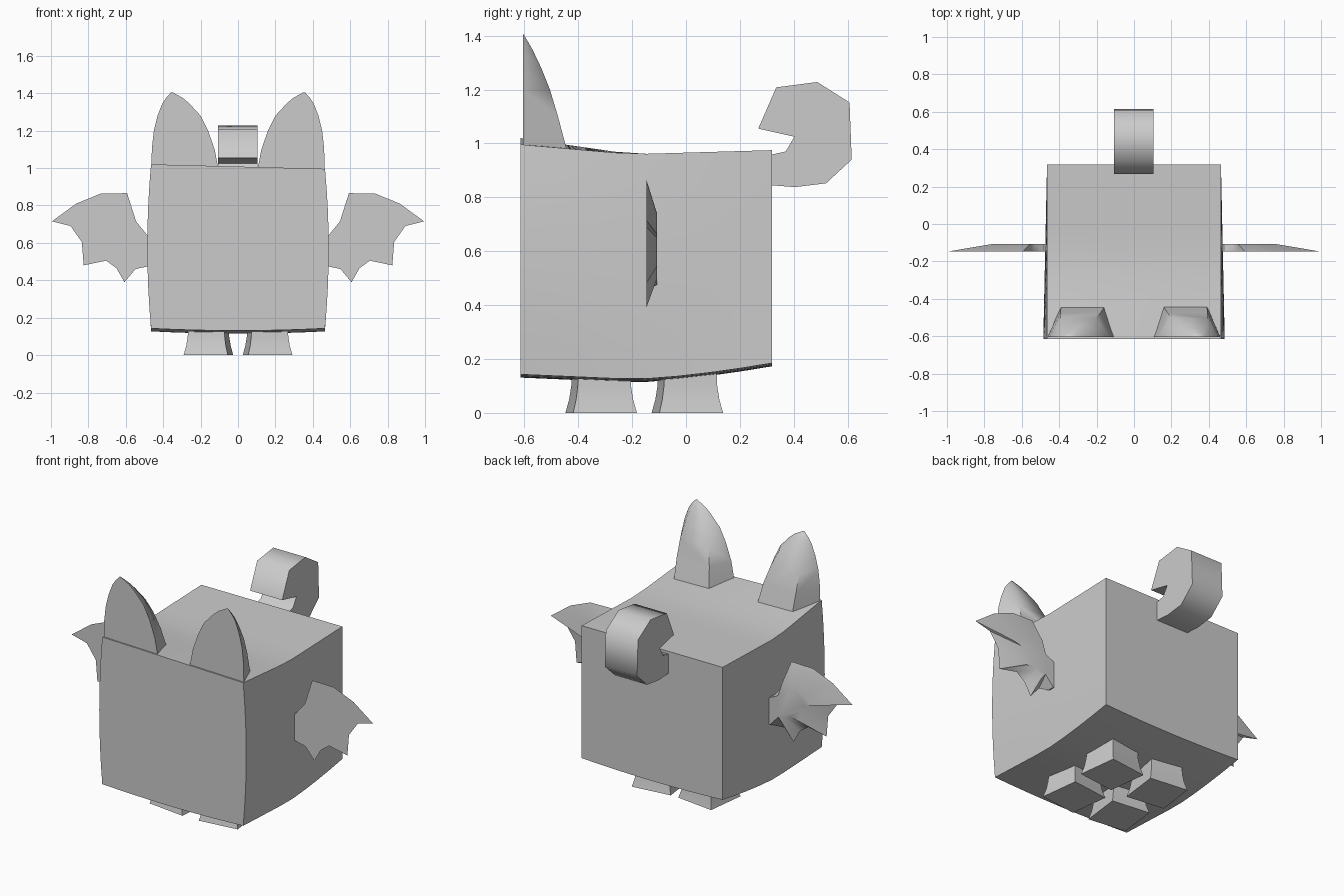
import bpy, bmesh, math
from mathutils import Vector, Matrix

cube = bpy.data.objects.get("Cube")
if cube:
    bpy.data.objects.remove(cube, do_unlink=True)

grey = bpy.data.materials.new("plain grey")
grey.use_nodes = True
GREY = (0.6, 0.6, 0.6, 1)
grey.diffuse_color = GREY
grey.node_tree.nodes["Principled BSDF"].inputs["Base Color"].default_value = GREY


def finish(name, bm, angle=50):
    """Turn a bmesh into a shaded object."""
    bmesh.ops.recalc_face_normals(bm, faces=bm.faces)
    mesh = bpy.data.meshes.new(name)
    bm.to_mesh(mesh)
    bm.free()
    mesh.materials.append(grey)
    obj = bpy.data.objects.new(name, mesh)
    bpy.context.collection.objects.link(obj)
    bpy.ops.object.select_all(action="DESELECT")
    obj.select_set(True)
    bpy.context.view_layer.objects.active = obj
    bpy.ops.object.shade_smooth_by_angle(angle=math.radians(angle))
    return obj


def loft(name, rings, angle=50):
    """Join closed rings of equal length and cap both ends."""
    bm = bmesh.new()
    loops = [[bm.verts.new(p) for p in ring] for ring in rings]
    for a, b in zip(loops, loops[1:]):
        for i in range(len(a)):
            j = (i + 1) % len(a)
            bm.faces.new((a[i], a[j], b[j], b[i]))
    bm.faces.new(loops[0])
    bm.faces.new(loops[-1])
    bmesh.ops.remove_doubles(bm, verts=bm.verts, dist=0.0005)
    return finish(name, bm, angle)


# Body: a box with bowed sides, a raised front rim and a curved belly
bm = bmesh.new()
bmesh.ops.create_cube(bm, size=2)
bmesh.ops.subdivide_edges(bm, edges=bm.edges, cuts=7, use_grid_fill=True)
for v in bm.verts:
    u, t, w = v.co
    y = -0.148 + 0.467 * t
    front = max(0, (-0.2 - y) / 0.415)
    back = max(0, (y + 0.2) / 0.52)
    top = 0.96 + (0.048 - 0.012 * u) * front + 0.015 * back
    bottom = 0.113 + 0.012 * u * u + 0.018 * front + 0.06 * back ** 1.5
    x = u * (0.465 + 0.02 * (1 - w * w) * (1 - t) / 2)
    v.co = (x, y, bottom + (top - bottom) * (w + 1) / 2)
finish("body", bm)

# Ears: flat in front, rounded behind; height, outer x, inner x, back y
EAR = [(0.96, 0.462, 0.098, -0.438), (1.1, 0.461, 0.125, -0.475),
       (1.2, 0.45, 0.16, -0.505), (1.28, 0.43, 0.2, -0.537),
       (1.345, 0.405, 0.26, -0.568), (1.375, 0.385, 0.295, -0.585),
       (1.405, 0.358, 0.35, -0.603)]
# Wings: outline from the root over the tip and back along the scallops
WING = [(0.45, 0.635), (0.48, 0.635), (0.545, 0.715), (0.593, 0.866),
        (0.735, 0.863), (0.865, 0.81), (0.995, 0.715), (0.895, 0.69),
        (0.835, 0.605), (0.825, 0.48), (0.705, 0.505), (0.65, 0.465),
        (0.607, 0.39), (0.548, 0.46), (0.48, 0.475), (0.45, 0.475)]
HUB = Vector((0.52, 0.61))

for side, s in (("left", 1), ("right", -1)):
    rings = []
    for z, outer, inner, back in EAR:
        w = outer - inner
        rings.append([(s * outer, -0.605, z), (s * inner, -0.605, z),
                      (s * (inner + 0.16 * w), back, z),
                      (s * (outer - 0.2 * w), back, z)])
    loft(side + "_ear", rings, 60)

    rim, ridge = [], []
    for p in WING:
        q = HUB.lerp(Vector(p), 1 if p[0] < 0.5 else 0.5)
        rim.append((s * p[0], -0.147, p[1]))
        ridge.append((s * q.x, -0.107, q.y))
    loft(side + "_wing", [rim, ridge], 40)

    # Legs: flared square feet, toes turned slightly out
    for end, y in (("front", -0.315), ("back", 0.005)):
        turn = Matrix.Rotation(math.radians(7 * s), 3, "Z")
        rings = []
        for z, width in ((0, 0.238), (0.05, 0.213), (0.1, 0.199), (0.16, 0.194)):
            h = width / 2
            corners = [(-h, -h, z), (h, -h, z), (h, h, z), (-h, h, z)]
            rings.append([turn @ Vector(c) + Vector((s * 0.158, y, 0))
                          for c in corners])
        loft(f"{side}_{end}_leg", rings)

# Tail: a curled band
TAIL = [(0.3, 0.846), (0.405, 0.838), (0.52, 0.852), (0.615, 0.94),
        (0.607, 1.152), (0.487, 1.228), (0.335, 1.208), (0.268, 1.055),
        (0.402, 1.025), (0.37, 0.97), (0.3, 0.955)]
loft("tail", [[(x, y, z) for y, z in TAIL] for x in (-0.108, 0.104)], 65)
